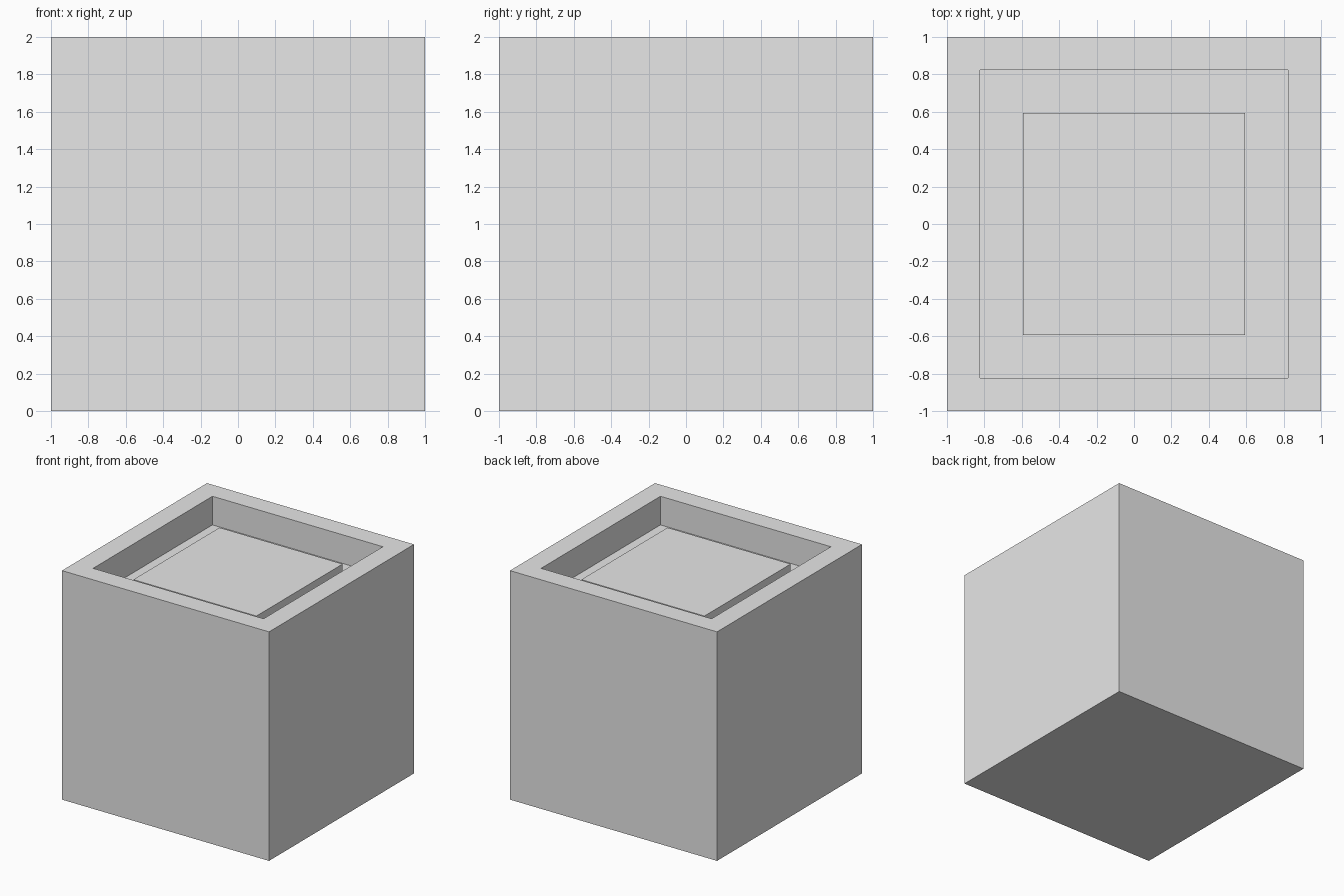
import bpy, bmesh

if "Cube" in bpy.data.objects:
    bpy.data.objects.remove(bpy.data.objects["Cube"])

# Single flat grey
grey = bpy.data.materials.new("grey")
grey.diffuse_color = (0.8, 0.8, 0.8, 1.0)
grey.use_nodes = True
grey.node_tree.nodes["Principled BSDF"].inputs["Base Color"].default_value = grey.diffuse_color

# Cube body
bm = bmesh.new()
bmesh.ops.create_cube(bm, size=2.0)
bmesh.ops.translate(bm, verts=bm.verts, vec=(0, 0, 1))
bm.normal_update()
top = max(bm.faces, key=lambda f: f.calc_center_median().z)


def step(face, half, z):
    """Inset a square to the given half width, then extrude it to height z."""
    bmesh.ops.inset_region(bm, faces=[face], thickness=abs(face.verts[0].co.x) - half)
    new = bmesh.ops.extrude_discrete_faces(bm, faces=[face])["faces"][0]
    for v in new.verts:
        v.co.z = z
    bm.normal_update()
    return new


# Recess in the top, then the raised square pad inside it
top = step(top, 0.75, 1.75)
top = step(top, 0.5, 1.875)

bmesh.ops.recalc_face_normals(bm, faces=bm.faces)
mesh = bpy.data.meshes.new("recessed_block")
bm.to_mesh(mesh)
bm.free()
mesh.materials.append(grey)
block = bpy.data.objects.new("recessed_block", mesh)
bpy.context.collection.objects.link(block)
